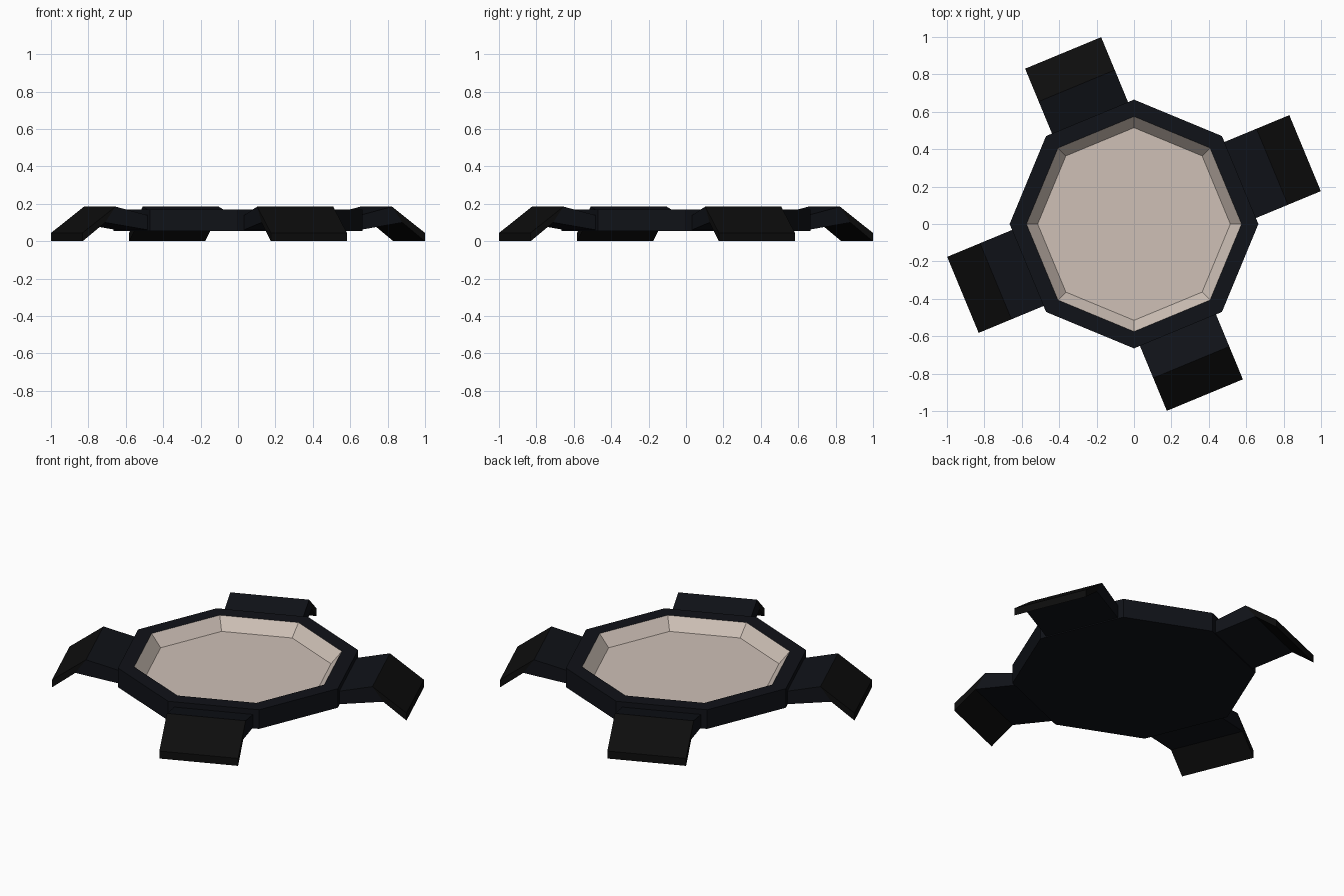
import bpy
import bmesh
from math import radians, cos, sin
from mathutils import Matrix

if "Cube" in bpy.data.objects:
    bpy.data.objects.remove(bpy.data.objects["Cube"])


def material(name, rgb):
    m = bpy.data.materials.new(name)
    m.diffuse_color = (*rgb, 1)
    m.use_nodes = True
    m.node_tree.nodes["Principled BSDF"].inputs["Base Color"].default_value = m.diffuse_color
    return m


navy = material("navy", (0.0050, 0.0060, 0.0090))
black = material("black", (0.0040, 0.0040, 0.0040))
beige = material("beige", (0.62, 0.53, 0.47))


def finish(name, bm, mats):
    bmesh.ops.recalc_face_normals(bm, faces=bm.faces)
    me = bpy.data.meshes.new(name)
    bm.to_mesh(me)
    bm.free()
    ob = bpy.data.objects.new(name, me)
    bpy.context.collection.objects.link(ob)
    for m in mats:
        me.materials.append(m)
    return ob


# Octagonal tray: underside, outer wall, rim, sloped inner wall, floor
SIDES = 8
bm = bmesh.new()
profile = [(0.665, 0.055), (0.665, 0.17), (0.575, 0.17), (0.515, 0.10)]
rings = [[bm.verts.new((r * cos(radians(45 * i)), r * sin(radians(45 * i)), z))
          for i in range(SIDES)] for r, z in profile]
bm.faces.new(rings[0])
for k in range(3):
    for i in range(SIDES):
        j = (i + 1) % SIDES
        f = bm.faces.new((rings[k][i], rings[k][j], rings[k + 1][j], rings[k + 1][i]))
        f.material_index = 1 if k == 2 else 0
bm.faces.new(rings[3]).material_index = 1
finish("octagonal_tray", bm, [navy, beige])

# Bent legs: rising arm, then a foot sloping to the ground
HALF = 0.22
leg = [(0.58, 0.055), (0.58, 0.13), (0.80, 0.185), (0.99, 0.045), (0.99, 0.0), (0.86, 0.10)]
for n in range(4):
    bm = bmesh.new()
    a, b = [[bm.verts.new((r, s * HALF, z)) for r, z in leg] for s in (-1, 1)]
    for i in range(6):
        j = (i + 1) % 6
        f = bm.faces.new((a[i], a[j], b[j], b[i]))
        f.material_index = 1 if i in (2, 3, 4) else 0
    for s in (a, b):
        bm.faces.new((s[0], s[1], s[2], s[5]))
        bm.faces.new((s[5], s[2], s[3], s[4])).material_index = 1
    bm.transform(Matrix.Rotation(radians(22.5 + 90 * n), 4, 'Z'))
    finish(f"leg_{n + 1}", bm, [navy, black])
